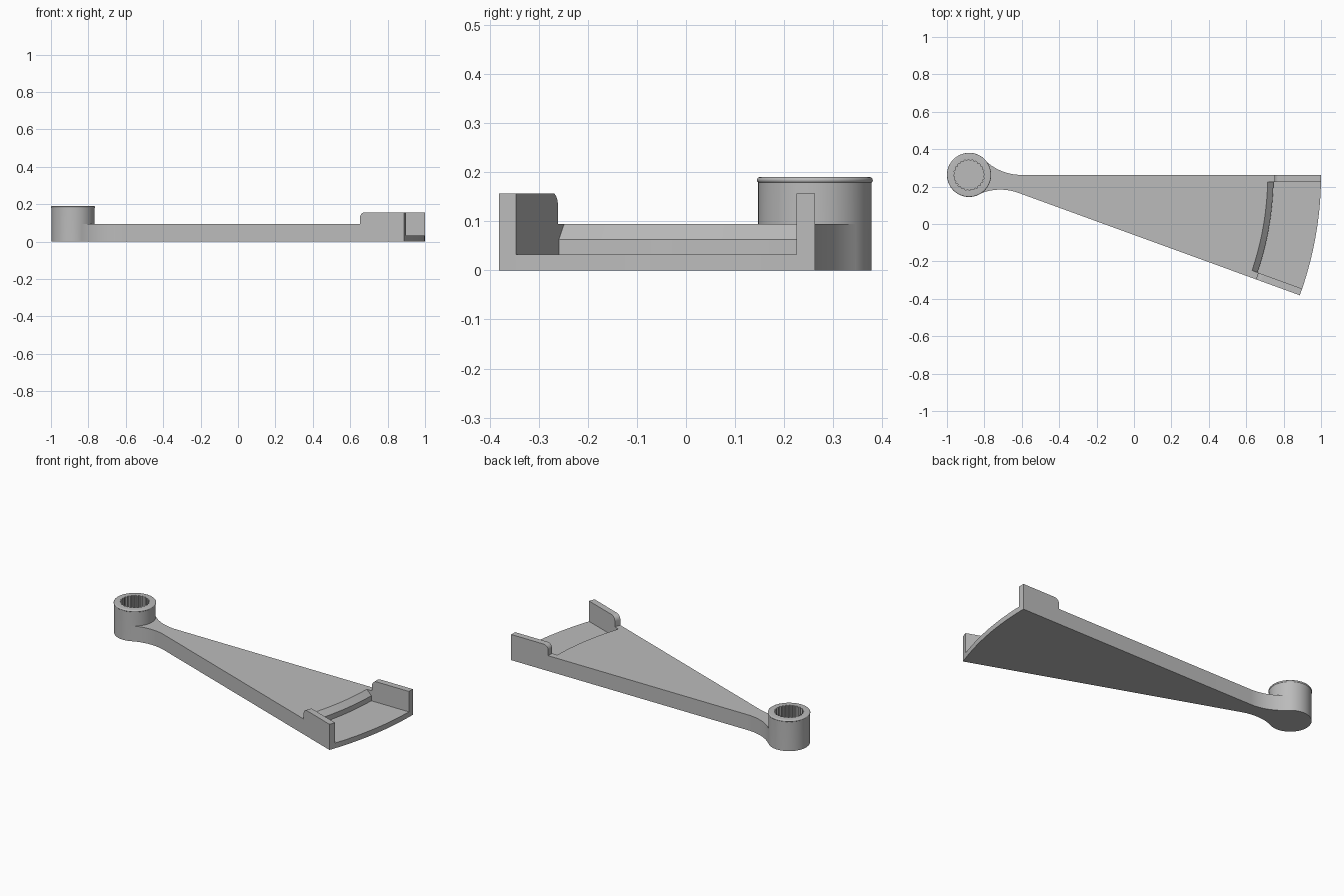
import bpy
import bmesh
from math import sin, cos, asin, atan2, radians, pi, hypot, sqrt

cube = bpy.data.objects.get("Cube")
if cube:
    bpy.data.objects.remove(cube, do_unlink=True)

HUB = (-0.882, 0.2625, 0)     # pivot: every part is laid out around it
SWEEP = radians(20)           # opening angle of the wedge
R_OUT, R_STEP = 1.882, 1.628  # outer arc, pocket step arc
R_HUB, R_LIP = 0.1155, 0.118
DECK, FLOOR, HUB_TOP, WALL_TOP = 0.094, 0.032, 0.19, 0.157
WALL = 0.0375                 # side wall thickness
CHAMFER = 0.031

grey = bpy.data.materials.new("plain grey")
grey.use_nodes = True
grey.diffuse_color = (0.5, 0.5, 0.5, 1)
grey.node_tree.nodes["Principled BSDF"].inputs["Base Color"].default_value = (0.5, 0.5, 0.5, 1)


def arc(r, a0, a1, n, cx=0, cy=0):
    """Points along an arc from angle a0 to a1."""
    return [(cx + r * cos(a0 + (a1 - a0) * i / n),
             cy + r * sin(a0 + (a1 - a0) * i / n)) for i in range(n + 1)]


def mirror(p):
    """Reflect a plan point across the centre line of the wedge."""
    r, a = hypot(p[0], p[1]), -SWEEP - atan2(p[1], p[0])
    return (r * cos(a), r * sin(a), *p[2:])


def loft(name, loops):
    """Skin equal-length closed loops and cap both ends."""
    bm = bmesh.new()
    rings = [[bm.verts.new(p) for p in loop] for loop in loops]
    for lo, hi in zip(rings, rings[1:]):
        for i in range(len(lo)):
            bm.faces.new((lo[i - 1], lo[i], hi[i], hi[i - 1]))
    bm.faces.new(rings[0][::-1])
    bm.faces.new(rings[-1])
    bmesh.ops.recalc_face_normals(bm, faces=bm.faces)
    mesh = bpy.data.meshes.new(name)
    bm.to_mesh(mesh)
    bm.free()
    mesh.materials.append(grey)
    obj = bpy.data.objects.new(name, mesh)
    obj.location = HUB
    bpy.context.collection.objects.link(obj)
    return obj


def at(points, z):
    return [(x, y, z) for x, y in points]


# Wedge arm with filleted neck
neck = 0.28
fillet = (neck ** 2 - R_HUB ** 2) / (2 * R_HUB)
join = atan2(fillet, neck)
upper = arc(fillet, -pi / 2, join - pi, 16, neck, fillet)
lower = [mirror(p) for p in reversed(upper)]
outline = (lower + arc(R_OUT, -SWEEP, 0, 24) + upper
           + arc(0.105, join, -SWEEP - join, 16))
arm = loft("wedge_arm", [at(outline, 0), at(outline, DECK)])


# Pocket at the wide end, with a chamfered step
def pocket_plan(r):
    far = 2.1
    d_far, d_near = asin(WALL / far), asin(WALL / r)
    return (arc(far, d_far - SWEEP, -d_far, 24)
            + arc(r, -d_near, d_near - SWEEP, 24))


mid = DECK - CHAMFER
cutter = loft("pocket_cutter", [
    at(pocket_plan(R_STEP), FLOOR),
    at(pocket_plan(R_STEP), mid),
    at(pocket_plan(R_STEP - 2 * CHAMFER), mid + 2 * CHAMFER)])
cutter.hide_render = True
cut = arm.modifiers.new("pocket", 'BOOLEAN')
cut.operation = 'DIFFERENCE'
cut.solver = 'EXACT'
cut.object = cutter
bpy.context.view_layer.objects.active = arm
bpy.ops.object.modifier_apply(modifier=cut.name)
bpy.data.objects.remove(cutter, do_unlink=True)

# Raised side walls with one rounded top corner
start, rnd = 1.632, 0.03
corner = arc(rnd, pi, pi / 2, 8, start + rnd, WALL_TOP - rnd)


def wall_loop(y):
    end = sqrt(R_OUT ** 2 - y ** 2)
    return [(x, y, z) for x, z in
            [(start, DECK)] + corner + [(end, WALL_TOP), (end, DECK)]]


sides = [wall_loop(-WALL), wall_loop(0)]
walls = [loft("back_wall", sides),
         loft("front_wall", [[mirror(p) for p in s] for s in sides])]

# Hub with a rounded lip and a toothed socket
TEETH = 24
N = TEETH * 4


def ring(z, radius):
    return [(radius(i) * cos(2 * pi * i / N), radius(i) * sin(2 * pi * i / N), z)
            for i in range(N)]


def tooth(i):
    return 0.082 if i % 4 < 2 else 0.076


bead = 0.006
lip = arc(bead, radians(-54), pi / 2, 8, R_LIP - bead, HUB_TOP - bead)
profile = [(R_HUB, 0), (R_HUB, HUB_TOP - 2 * bead)] + lip
hub = loft("hub", [ring(z, lambda i, r=r: r) for r, z in profile]
           + [ring(HUB_TOP, tooth), ring(DECK - CHAMFER, tooth)])

# Smooth the curved faces, keep edges crisp
bpy.ops.object.select_all(action='DESELECT')
for part in [arm, hub] + walls:
    part.select_set(True)
bpy.context.view_layer.objects.active = arm
bpy.ops.object.shade_smooth_by_angle(angle=radians(30))
